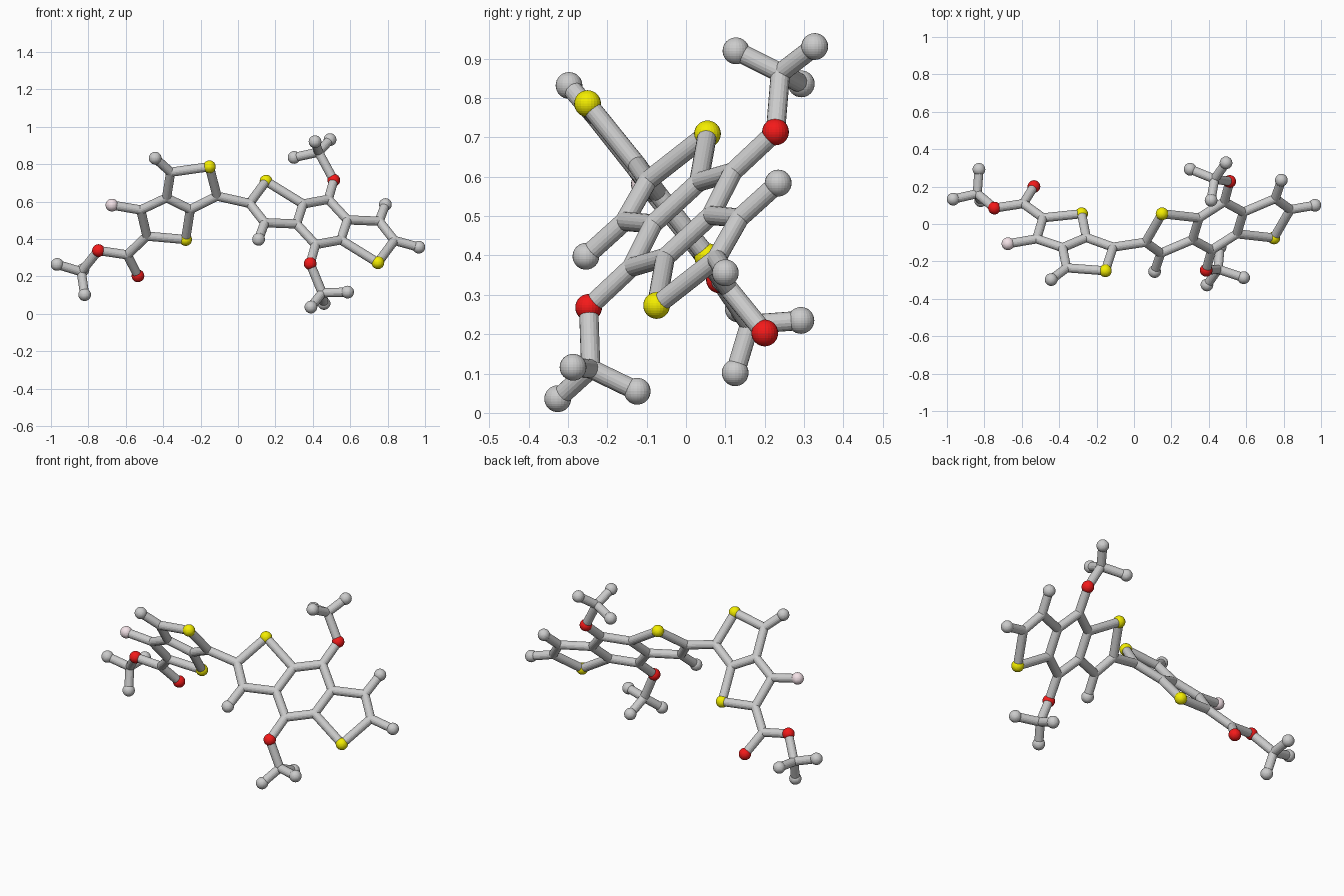
import bpy, bmesh
from mathutils import Vector, Matrix

if "Cube" in bpy.data.objects:
    bpy.data.objects.remove(bpy.data.objects["Cube"])

BALL, STICK = 0.034, 0.0245
atoms, bonds = {}, []


def right_plane(x, z):            # plane of the right-hand fused rings
    return (x, -0.01 + 0.4645 * (x - 0.449) + 0.9336 * (z - 0.491), z)


def left_plane(x, z):             # plane of the left-hand fused rings
    return (x, 0.381 + 0.036 * x - 0.796 * z, z)


def add(name, pos, kind="joint"):
    atoms[name] = (Vector(pos), kind)


def chain(text):
    names = text.split()
    bonds.extend(zip(names, names[1:]))


# Right rings: half of them placed, the other half turned about the centre
centre = Vector((0.449, -0.01, 0.491))
half = {"S": (0.15, 0.709, "sulfur"), "C2": (0.062, 0.59, "joint"),
        "C3": (0.143, 0.487, "joint"), "B": (0.313, 0.48, "joint"),
        "A": (0.348, 0.587, "joint"), "F": (0.483, 0.612, "joint"),
        "O": (0.512, 0.714, "oxygen"), "M3": (0.110, 0.398, "carbon")}
for n, (x, z, kind) in half.items():
    p = Vector(right_plane(x, z))
    add(n + "1", p, kind)
    add(n + "2", 2 * centre - p, kind)
for a, b in (("1", "2"), ("2", "1")):
    chain(f"A{a} S{a} C2{a} C3{a} B{a} A{a} F{a} B{b}")
    chain(f"F{a} O{a}")
    chain(f"C3{a} M3{a}")
add("end", (0.967, 0.10, 0.356), "carbon")
chain("C22 end")

# Left rings
for n, x, z, kind in (("Ca", -0.112, 0.629, "joint"), ("Sa", -0.153, 0.786, "sulfur"),
                      ("Cb", -0.36, 0.757, "joint"), ("Cc", -0.382, 0.620, "joint"),
                      ("Cd", -0.255, 0.558, "joint"), ("Ce", -0.52, 0.555, "joint"),
                      ("Cf", -0.487, 0.415, "joint"), ("Sb", -0.28, 0.397, "sulfur"),
                      ("Mb", -0.443, 0.832, "carbon"), ("Fl", -0.674, 0.581, "fluorine"),
                      ("Cx", -0.592, 0.315, "joint"), ("Od", -0.535, 0.203, "oxygen"),
                      ("Oe", -0.746, 0.338, "oxygen")):
    add(n, left_plane(x, z), kind)
chain("C21 Ca Sa Cb Cc Cd Ca")
chain("Cc Ce Cf Sb Cd")
chain("Cb Mb")
chain("Ce Fl")
chain("Cf Cx Od")
chain("Cx Oe")

# Three-armed end groups hanging on the oxygens
for root, hub, arms in (
        ("O1", (0.431, 0.24, 0.864),
         ((0.30, 0.293, 0.836), (0.412, 0.127, 0.92), (0.492, 0.327, 0.931))),
        ("O2", (0.45, -0.242, 0.112),
         ((0.586, -0.287, 0.116), (0.46, -0.124, 0.055), (0.39, -0.326, 0.036))),
        ("Oe", (-0.838, 0.162, 0.225),
         ((-0.967, 0.133, 0.264), (-0.82, 0.125, 0.102), (-0.829, 0.292, 0.235)))):
    add(root + "h", hub)
    chain(f"{root} {root}h")
    for i, p in enumerate(arms):
        add(f"{root}m{i}", p, "carbon")
        chain(f"{root}h {root}m{i}")


def finish(bm, name, colour=None):
    me = bpy.data.meshes.new(name)
    bm.to_mesh(me)
    bm.free()
    ob = bpy.data.objects.new(name, me)
    bpy.context.collection.objects.link(ob)
    if colour:
        mat = bpy.data.materials.new(name)
        mat.diffuse_color = (*colour, 1)
        mat.use_nodes = True
        mat.node_tree.nodes["Principled BSDF"].inputs["Base Color"].default_value = mat.diffuse_color
        me.materials.append(mat)


# Balls, one object per kind of atom
for kind, name, radius, colour in (
        ("joint", "stick_joints", STICK, None),
        ("carbon", "grey_end_balls", BALL, None),
        ("sulfur", "yellow_balls", BALL, (0.9, 0.85, 0.0)),
        ("oxygen", "red_balls", BALL, (0.9, 0.01, 0.01)),
        ("fluorine", "pink_ball", BALL, (0.9, 0.76, 0.8))):
    bm = bmesh.new()
    for p, k in atoms.values():
        if k == kind:
            bmesh.ops.create_uvsphere(bm, u_segments=24, v_segments=16, radius=radius,
                                      matrix=Matrix.Translation(p))
    finish(bm, name, colour)

# Bond sticks
bm = bmesh.new()
for a, b in bonds:
    p, q = atoms[a][0], atoms[b][0]
    d = q - p
    m = Matrix.Translation((p + q) / 2) @ d.to_track_quat('Z', 'Y').to_matrix().to_4x4()
    bmesh.ops.create_cone(bm, cap_ends=True, segments=18, radius1=STICK, radius2=STICK,
                          depth=d.length, matrix=m)
finish(bm, "bond_sticks")
